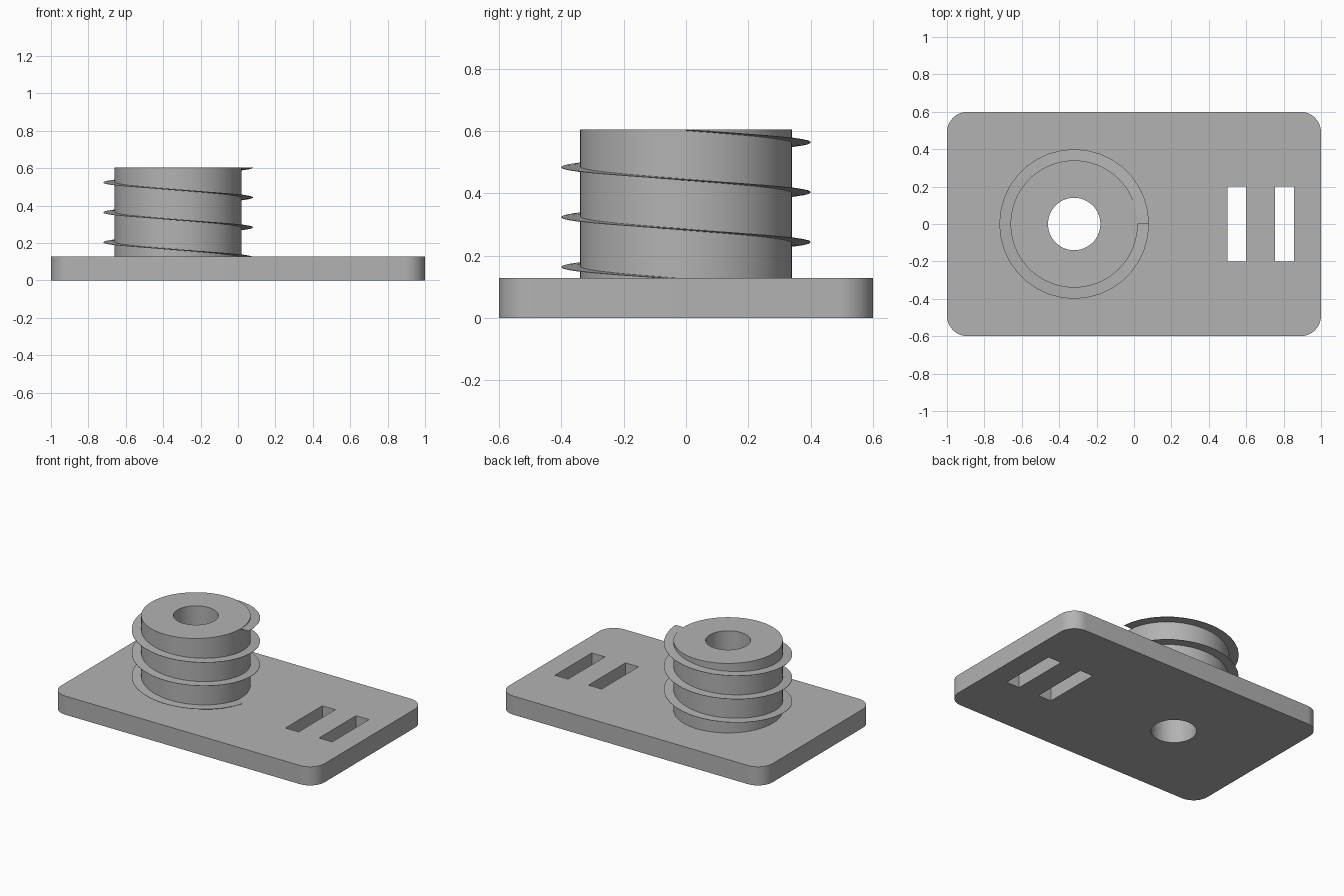
import bpy, bmesh, math

if "Cube" in bpy.data.objects:
    bpy.data.objects.remove(bpy.data.objects["Cube"])

PLATE_TOP, POST_TOP = 0.128, 0.605
CX = -0.32                      # post axis
BORE, POST_R, THREAD_R = 0.14, 0.34, 0.40
PITCH, SEG = 0.16, 72

grey = bpy.data.materials.new("light grey plastic")
grey.diffuse_color = (0.45, 0.45, 0.45, 1)
grey.use_nodes = True
grey.node_tree.nodes["Principled BSDF"].inputs["Base Color"].default_value = grey.diffuse_color


def finish(bm, name):
    bmesh.ops.recalc_face_normals(bm, faces=bm.faces[:])
    me = bpy.data.meshes.new(name)
    bm.to_mesh(me)
    bm.free()
    me.materials.append(grey)
    ob = bpy.data.objects.new(name, me)
    bpy.context.collection.objects.link(ob)
    bpy.ops.object.select_all(action='DESELECT')
    ob.select_set(True)
    bpy.context.view_layer.objects.active = ob
    bpy.ops.object.shade_smooth_by_angle(angle=math.radians(30))
    return ob


def arc(cx, cy, r, a0, a1, n):
    return [(cx + r * math.cos(math.radians(a0 + (a1 - a0) * i / n)),
             cy + r * math.sin(math.radians(a0 + (a1 - a0) * i / n))) for i in range(n + 1)]


def rect(x0, x1, y0, y1):
    return [(x0, y0), (x1, y0), (x1, y1), (x0, y1)]


# Base plate: rounded outline with the bore and two strap slots
R = 0.11
outline = []
for k, (sx, sy) in enumerate([(1, 1), (-1, 1), (-1, -1), (1, -1)]):
    outline += arc(sx * (1 - R), sy * (0.6 - R), R, 90 * k, 90 * k + 90, 10)
loops = [outline, arc(CX, 0, BORE, 0, 360, SEG)[:-1],
         rect(0.50, 0.60, -0.2, 0.2), rect(0.755, 0.855, -0.2, 0.2)]
bm = bmesh.new()
for pts in loops:
    vs = [bm.verts.new((x, y, 0)) for x, y in pts]
    for a, b in zip(vs, vs[1:] + vs[:1]):
        bm.edges.new((a, b))
bmesh.ops.triangle_fill(bm, use_beauty=True, use_dissolve=False, edges=bm.edges[:])
top = bmesh.ops.extrude_face_region(bm, geom=bm.faces[:], use_keep_orig=True)["geom"]
bmesh.ops.translate(bm, vec=(0, 0, PLATE_TOP),
                    verts=[g for g in top if isinstance(g, bmesh.types.BMVert)])
finish(bm, "base_plate")

# Hollow post: four rings around the axis, open where it meets the plate
bm = bmesh.new()
profile = [(BORE, PLATE_TOP), (BORE, POST_TOP), (POST_R, POST_TOP), (POST_R, PLATE_TOP)]
rings = [[bm.verts.new((x, y, z)) for x, y in arc(CX, 0, r, 0, 360, SEG)[:-1]]
         for r, z in profile]
for lo, hi in zip(rings, rings[1:]):
    for i in range(SEG):
        j = (i + 1) % SEG
        bm.faces.new((lo[i], lo[j], hi[j], hi[i]))
finish(bm, "hollow_post")

# Thread: thin tapered fin, three left-handed turns
bm = bmesh.new()
TURNS, STEPS = 3, 36
section = [(POST_R - 0.01, -0.003), (THREAD_R, -0.001), (THREAD_R, 0.001), (POST_R - 0.01, 0.003)]
prev = None
for i in range(TURNS * STEPS + 1):
    a = -2 * math.pi * i / STEPS
    z = 0.124 + PITCH * i / STEPS
    ring = [bm.verts.new((CX + r * math.cos(a), r * math.sin(a), min(z + dz, POST_TOP - 0.0005)))
            for r, dz in section]
    if prev:
        for k in range(4):
            n = (k + 1) % 4
            bm.faces.new((prev[k], prev[n], ring[n], ring[k]))
    else:
        bm.faces.new(ring)
    prev = ring
bm.faces.new(prev[::-1])
finish(bm, "thread")
